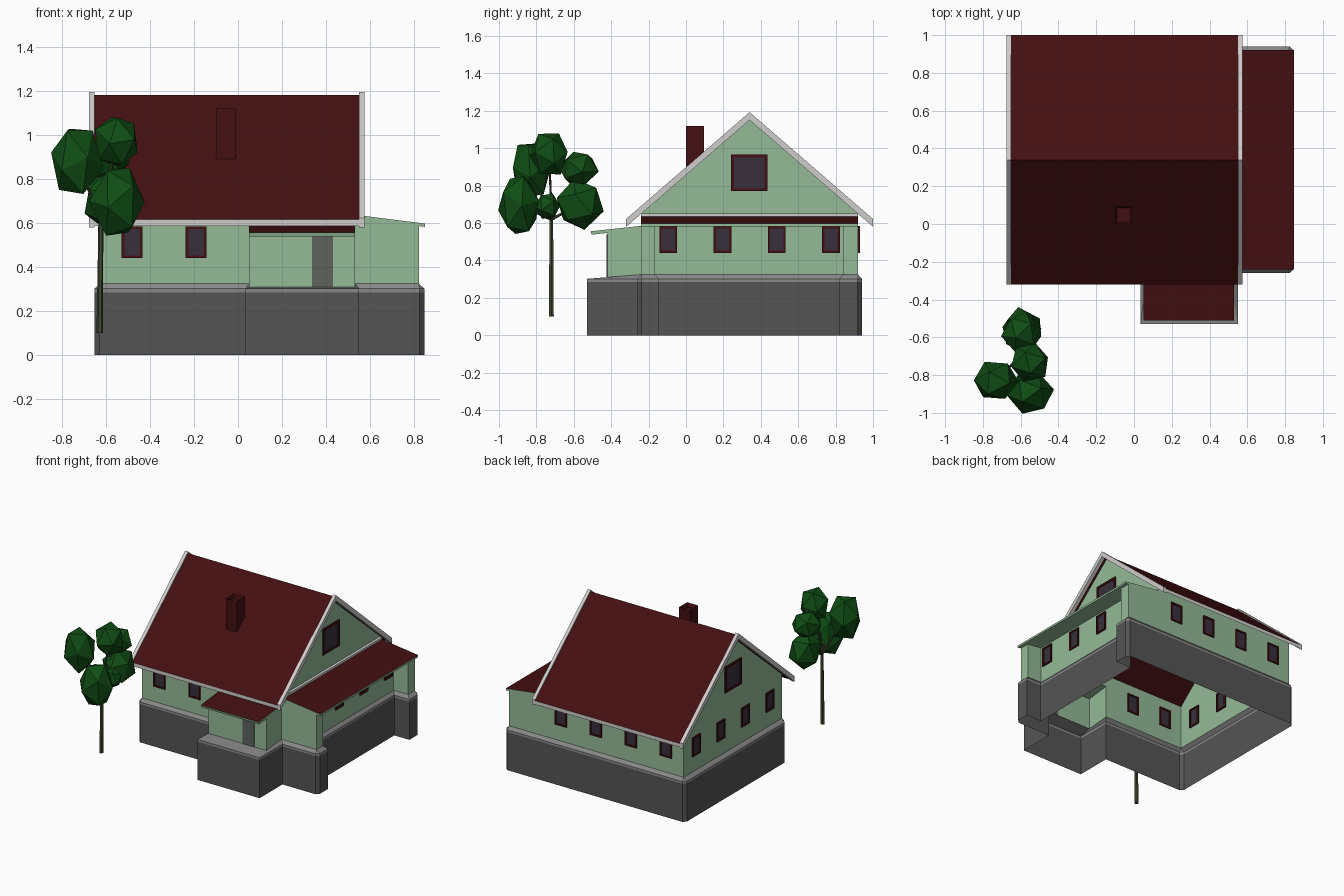
import bpy, bmesh, math, random
from mathutils import Vector, Matrix

if "Cube" in bpy.data.objects:
    bpy.data.objects.remove(bpy.data.objects["Cube"])

random.seed(4)

def mat(name, *c):
    m = bpy.data.materials.new(name)
    m.diffuse_color = (*c, 1)
    m.use_nodes = True
    m.node_tree.nodes["Principled BSDF"].inputs["Base Color"].default_value = m.diffuse_color
    return m

GREEN = mat("wall_green", 0.30, 0.49, 0.31)
RED = mat("roof_red", 0.058, 0.005, 0.006)
STONE = mat("plinth_grey", 0.09, 0.09, 0.09)
LEDGE = mat("ledge_grey", 0.25, 0.25, 0.25)
TRIM = mat("trim_white", 0.62, 0.61, 0.60)
GLASS = mat("glass_dark", 0.04, 0.03, 0.045)
DOOR = mat("door_grey", 0.11, 0.125, 0.11)
LEAF = mat("leaf_green", 0.005, 0.075, 0.007)
BARK = mat("bark", 0.05, 0.065, 0.03)

def obj(name, bm, *mats, rule=None, fix=True):
    """Turn a bmesh into an object; rule picks the material of each face."""
    bmesh.ops.remove_doubles(bm, verts=bm.verts, dist=1e-5)
    if fix:
        bmesh.ops.recalc_face_normals(bm, faces=bm.faces)
    bm.normal_update()
    if rule:
        for f in bm.faces:
            f.material_index = rule(f)
    me = bpy.data.meshes.new(name)
    bm.to_mesh(me)
    bm.free()
    for m in mats:
        me.materials.append(m)
    o = bpy.data.objects.new(name, me)
    bpy.context.collection.objects.link(o)
    return o

def face(bm, *pts):
    return bm.faces.new([bm.verts.new(p) for p in pts])

def add_box(bm, lo, hi):
    lo, hi = Vector(lo), Vector(hi)
    m = Matrix.Translation((lo + hi) / 2) @ Matrix.Diagonal((*(hi - lo), 1))
    bmesh.ops.create_cube(bm, size=1, matrix=m)

def box(name, lo, hi, m):
    bm = bmesh.new()
    add_box(bm, lo, hi)
    return obj(name, bm, m)

def prism(name, pts, move, *mats, rule=None):
    """Extrude a closed outline of 3D points along a vector."""
    bm = bmesh.new()
    f = face(bm, *pts)
    r = bmesh.ops.extrude_face_region(bm, geom=[f])
    bmesh.ops.translate(bm, vec=move, verts=[v for v in r["geom"] if isinstance(v, bmesh.types.BMVert)])
    return obj(name, bm, *mats, rule=rule)

# --- shared footprint: (wall x, y, base z, top z) around the house
def wing_z(x):
    return 0.622 - 0.119 * (x - 0.53)

W = [(-.625, -.24), (.05, -.24), (.05, -.42), (.53, -.42), (.53, -.24), (.82, -.24),
     (.82, -.165), (.70, -.165), (.70, .84), (.82, .84), (.82, .92), (.53, .92), (-.625, .92)]

def top(i, p, q):
    x, y = p
    if 1 <= i <= 3:
        return 0.573 if y > -.3 else 0.553          # porch
    if 4 <= i <= 10:
        return wing_z(x)                            # side wing
    return 0.66                                     # main body

def base(p):
    return 0.31 if p[1] < -.3 else 0.325

# walls: single skin, open to the inside like one hollow shell
bm = bmesh.new()
for i, p in enumerate(W):
    q = W[(i + 1) % len(W)]
    face(bm, (*p, base(p)), (*q, base(q)), (*q, top(i, q, p)), (*p, top(i, p, q)))
face(bm, (.05, -.24, .573), (.53, -.24, .573), (.53, -.24, .66), (.05, -.24, .66))
for x, low in ((-.625, .66), (.53, .62)):
    pts = [(x, -.24, low), (x, .92, low), (x, .92, .66), (x, .34, 1.155), (x, -.24, .66)]
    if low == .66:
        pts = [pts[0], pts[1], pts[3]]
    elif x > 0:
        pts = pts
    if x < 0:
        pts.reverse()
    face(bm, *pts)
obj("house_walls", bm, GREEN, fix=False)

# plinth outline paired with the wall corner above; main corners chamfered
c = .022
P = [((-.65, -.26 + c), 0), ((-.65 + c, -.26), 0), ((.035, -.26), 1), ((.035, -.53), 2),
     ((.55, -.53), 3), ((.55, -.26), 4), ((.845 - c, -.26), 5), ((.845, -.26 + c), 5),
     ((.845, -.145), 6), ((.72, -.145), 7), ((.72, .82), 8), ((.845, .82), 9),
     ((.845, .94 - c), 10), ((.845 - c, .94), 10), ((.55, .94), 11),
     ((-.65 + c, .94), 12), ((-.65, .94 - c), 12)]
plinth, ledge = bmesh.new(), bmesh.new()
for k, (a, i) in enumerate(P):
    b, j = P[(k + 1) % len(P)]
    face(plinth, (*a, 0), (*b, 0), (*b, .285), (*a, .285))
    face(ledge, (*a, .285), (*b, .285), (*b, .302), (*a, .302))
    wa, wb = (*W[i], base(W[i])), (*W[j], base(W[j]))
    if i == j:
        face(ledge, (*a, .302), (*b, .302), wa)
    else:
        face(ledge, (*a, .302), (*b, .302), wb, wa)
obj("plinth", plinth, STONE, fix=False)
obj("plinth_ledge", ledge, LEDGE, fix=False)

# --- main roof: chevron slab with white eaves, and rake boards at both gables
def chevron(x, eave, ridge, t):
    return [(x, -.32, eave), (x, .34, ridge), (x, 1.0, eave),
            (x, 1.0, eave - t), (x, .34, ridge - t), (x, -.32, eave - t)]

prism("main_roof", chevron(-.65, .615, 1.18, .028), (1.2, 0, 0), RED, TRIM,
      rule=lambda f: 1 if abs(f.normal.y) > .9 else 0)
for side, x in (("left", -.675), ("right", .55)):
    prism(side + "_rake_board", chevron(x, .622, 1.193, .042), (.025, 0, 0), TRIM)

# lower roofs: red on top, green edges and underside
up_red = lambda f: 0 if f.normal.z > .3 else 1
prism("wing_roof", [(.53, -.24, .637), (.848, -.24, .597), (.848, -.24, .582), (.53, -.24, .62)],
      (0, 1.16, 0), RED, GREEN, rule=up_red)
prism("porch_roof", [(.05, -.24, .585), (.05, -.51, .556), (.05, -.505, .538), (.05, -.24, .567)],
      (.48, 0, 0), RED, GREEN, rule=up_red)
box("wing_flashing", (.528, -.24, .635), (.55, .92, .651), TRIM)

# chimney with a sunken top
bm = bmesh.new()
add_box(bm, (-.1, 0, .84), (-.01, .095, 1.12))
bm.normal_update()
cap = [f for f in bm.faces if f.normal.z > .9]
bmesh.ops.inset_region(bm, faces=cap, thickness=.014)
bmesh.ops.translate(bm, vec=(0, 0, -.03), verts=cap[0].verts)
obj("chimney", bm, RED)

# --- windows: frame of four bars around a thin pane, through the wall skin
def window(name, at, yaw, w=.095, h=.143, bar=.012):
    m = Matrix.Translation(at) @ Matrix.Rotation(yaw, 4, 'Z')
    fr, d = bmesh.new(), .009
    for s in (-1, 1):
        x, z = s * (w - bar) / 2, s * (h - bar) / 2
        add_box(fr, (x - bar / 2, -d, -h / 2), (x + bar / 2, d, h / 2))
        add_box(fr, (-w / 2 + bar, -d, z - bar / 2), (w / 2 - bar, d, z + bar / 2))
    pane = bmesh.new()
    add_box(pane, (-w / 2 + bar, -.003, -h / 2 + bar), (w / 2 - bar, .003, h / 2 - bar))
    for b, part, mt in ((fr, "_frame", RED), (pane, "_pane", GLASS)):
        b.transform(m)
        obj(name + part, b, mt)

Q = math.pi / 2
for i, x in enumerate((-.48, -.19)):
    window(f"front_window_{i}", (x, -.24, .512), 0)
for i, x in enumerate((-.48, -.19, .10, .39)):
    window(f"back_window_{i}", (x, .92, .512), 0)
for i, y in enumerate((-.095, .195, .485, .775)):
    window(f"left_window_{i}", (-.625, y, .512), Q)
    window(f"right_window_{i}", (.70, y, .512), Q)
for side, x in (("left", -.625), ("right", .53)):
    window(side + "_gable_window", (x, .338, .868), Q, .195, .195, .015)

box("front_door", (.335, -.424, .31), (.43, -.416, .54), DOOR)

# --- tree: tapered trunk, branches and faceted leaf clumps
def limb(name, a, b, r1, r2):
    a, b = Vector(a), Vector(b)
    bm = bmesh.new()
    m = Matrix.Translation((a + b) / 2) @ (b - a).to_track_quat('Z', 'Y').to_matrix().to_4x4()
    bmesh.ops.create_cone(bm, cap_ends=True, segments=6, radius1=r1, radius2=r2,
                          depth=(b - a).length, matrix=m)
    obj(name, bm, BARK)

fork = (-.622, -.72, .62)
limb("trunk", (-.627, -.72, .10), fork, .015, .011)
clumps = [((-.545, -.89, .695), (.125, .115, .18)), ((-.735, -.83, .885), (.12, .11, .17)),
          ((-.55, -.73, .97), (.105, .105, .125)), ((-.60, -.575, .89), (.105, .11, .10)),
          ((-.59, -.57, .70), (.115, .128, .145)), ((-.53, -.74, .69), (.07, .07, .075))]
for i, (at, r) in enumerate(clumps):
    limb(f"branch_{i}", fork, at, .009, .004)
    bm = bmesh.new()
    bmesh.ops.create_icosphere(bm, subdivisions=1, radius=1.0)
    bm.transform(Matrix.Rotation(random.uniform(0, 6), 4, Vector((random.random(), random.random(), 1))))
    for v in bm.verts:
        v.co *= random.uniform(.95, 1.08)
    bm.transform(Matrix.Translation(at) @ Matrix.Diagonal((*r, 1)))
    obj(f"leaf_clump_{i}", bm, LEAF)
